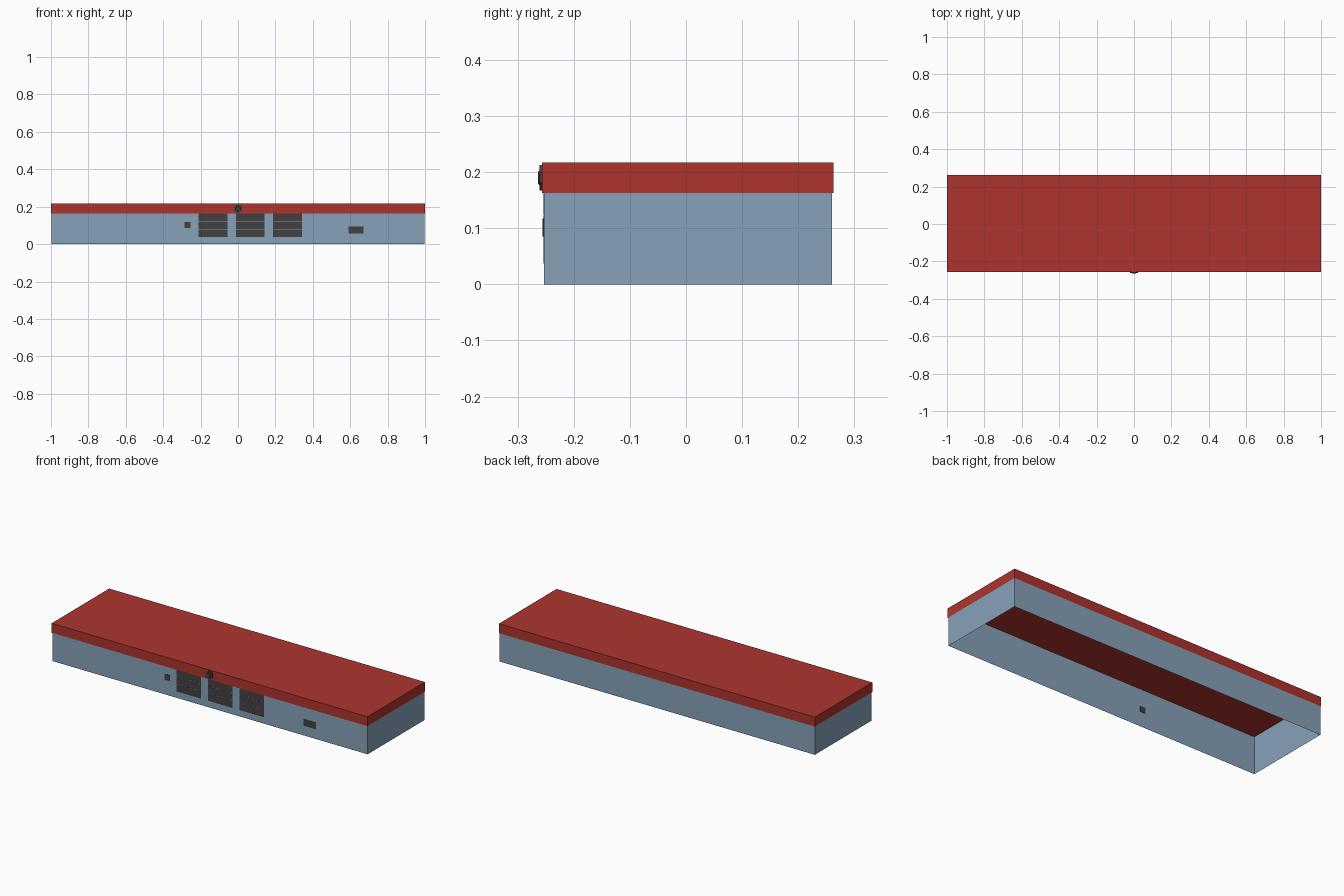
import bpy, bmesh, math
from mathutils import Matrix, Vector

if "Cube" in bpy.data.objects:
    bpy.data.objects.remove(bpy.data.objects["Cube"])


def material(name, rgb):
    m = bpy.data.materials.new(name)
    m.diffuse_color = (*rgb, 1)
    m.use_nodes = True
    m.node_tree.nodes["Principled BSDF"].inputs["Base Color"].default_value = m.diffuse_color
    return m


BLUE = material("wall blue", (0.243, 0.361, 0.485))
RED = material("roof red", (0.420, 0.034, 0.027))
DARK = material("charcoal", (0.057, 0.051, 0.051))


def finish(bm, name, mat):
    me = bpy.data.meshes.new(name)
    bm.to_mesh(me)
    bm.free()
    me.materials.append(mat)
    ob = bpy.data.objects.new(name, me)
    bpy.context.collection.objects.link(ob)
    return ob


def box(name, mat, x, y, z, open_sides=()):
    """Box from (min, max) ranges; open_sides lists z directions left open."""
    bm = bmesh.new()
    size = Vector((x[1] - x[0], y[1] - y[0], z[1] - z[0]))
    centre = Vector((sum(x), sum(y), sum(z))) / 2
    bmesh.ops.create_cube(bm, size=1, matrix=Matrix.Translation(centre) @ Matrix.Diagonal((*size, 1)))
    gone = [f for f in bm.faces if any(f.normal.z * s > 0.9 for s in open_sides)]
    bmesh.ops.delete(bm, geom=gone, context='FACES_ONLY')
    return finish(bm, name, mat)


def disc(name, mat, r1, r2, y, z):
    """Octagonal disc facing the front, r1 at the back and r2 at the front."""
    bm = bmesh.new()
    m = (Matrix.Translation((0, sum(y) / 2, z)) @ Matrix.Rotation(math.pi / 2, 4, 'X')
         @ Matrix.Rotation(math.pi / 8, 4, 'Z'))
    bmesh.ops.create_cone(bm, cap_ends=True, segments=8, radius1=r1, radius2=r2,
                          depth=y[1] - y[0], matrix=m)
    return finish(bm, name, mat)


# Hollow building shell: thin walls without floor, capped by an open red lid
FRONT = -0.253
box("walls", BLUE, (-0.998, 0.998), (FRONT, 0.260), (0, 0.215), (1, -1))
box("roof", RED, (-1, 1), (-0.257, 0.263), (0.163, 0.217), (-1,))

# Three shutter doors, each of three panels with hairline gaps
for i, x0 in enumerate((-0.211, -0.012, 0.187)):
    for j in range(3):
        z0 = 0.037 + j * 0.043
        box(f"door_{i + 1}_panel_{j + 1}", DARK, (x0, x0 + 0.154),
            (FRONT - 0.001, FRONT - 0.0003), (z0, z0 + 0.0415))

# Wall box that pokes through the wall, and the flat vent plate
box("wall_box", DARK, (-0.285, -0.253), (-0.2555, -0.2505), (0.085, 0.117))
box("vent_plate", DARK, (0.592, 0.671), (FRONT - 0.001, FRONT - 0.0003), (0.056, 0.095))

# Alarm bell on the roof fascia
disc("bell_base", DARK, 0.0245, 0.0245, (-0.2615, -0.2565), 0.190)
disc("bell_cap", DARK, 0.014, 0.012, (-0.2635, -0.2615), 0.190)
